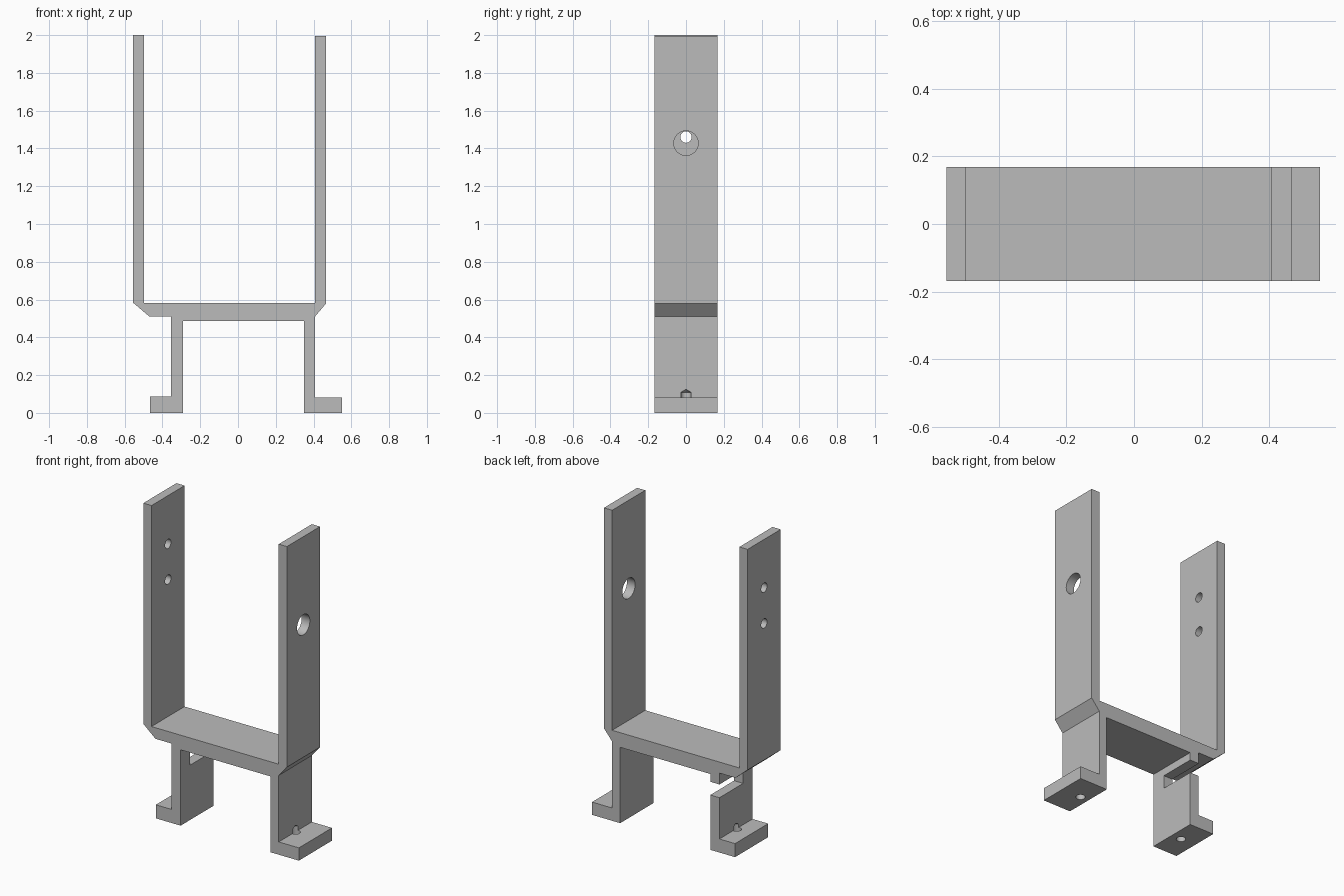
import bpy, bmesh, math
from mathutils import Matrix, Vector

cube = bpy.data.objects.get("Cube")
if cube:
    bpy.data.objects.remove(cube, do_unlink=True)

HALF_DEPTH = 0.168

metal = bpy.data.materials.new("plain grey")
metal.use_nodes = True
grey = (0.5, 0.5, 0.5, 1)
metal.diffuse_color = grey
metal.node_tree.nodes["Principled BSDF"].inputs["Base Color"].default_value = grey


def make_object(name, bm):
    bmesh.ops.recalc_face_normals(bm, faces=bm.faces)
    mesh = bpy.data.meshes.new(name)
    bm.to_mesh(mesh)
    bm.free()
    mesh.materials.append(metal)
    obj = bpy.data.objects.new(name, mesh)
    bpy.context.collection.objects.link(obj)
    return obj


def extrude_profile(name, points):
    """Extrude an x-z outline through the full depth."""
    bm = bmesh.new()
    face = bm.faces.new([bm.verts.new((x, -HALF_DEPTH, z)) for x, z in points])
    new = bmesh.ops.extrude_face_region(bm, geom=[face])["geom"]
    verts = [v for v in new if isinstance(v, bmesh.types.BMVert)]
    bmesh.ops.translate(bm, verts=verts, vec=(0, 2 * HALF_DEPTH, 0))
    return make_object(name, bm)


def box(name, low, high):
    low, high = Vector(low), Vector(high)
    bm = bmesh.new()
    matrix = Matrix.Translation((low + high) / 2) @ Matrix.Diagonal((*(high - low), 1))
    bmesh.ops.create_cube(bm, size=1, matrix=matrix)
    return make_object(name, bm)


def drill(name, centre, radius, length, along_x=False, tip=0):
    """Drill-shaped cutter, with an optional pointed tip."""
    bm = bmesh.new()
    bmesh.ops.create_cone(bm, cap_ends=True, segments=32, radius1=radius,
                          radius2=radius, depth=length)
    if tip:
        cap = [f for f in bm.faces if f.normal.z > 0.9]
        apex = bmesh.ops.poke(bm, faces=cap)["verts"]
        bmesh.ops.translate(bm, verts=apex, vec=(0, 0, tip))
    turn = Matrix.Rotation(math.pi / 2, 4, 'Y') if along_x else Matrix()
    bm.transform(Matrix.Translation(centre) @ turn)
    return make_object(name, bm)


# One bent bar: two arms, a bridge plate, two legs and two feet
bracket = extrude_profile("bracket", [
    (-0.555, 2.0), (-0.555, 0.583), (-0.469, 0.51), (-0.355, 0.51),
    (-0.355, 0.087), (-0.466, 0.087), (-0.466, 0), (-0.29, 0),
    (-0.29, 0.487), (0.35, 0.487), (0.35, 0), (0.55, 0),
    (0.55, 0.082), (0.407, 0.082), (0.407, 0.509), (0.465, 0.578),
    (0.465, 1.994), (0.407, 1.994), (0.407, 0.581), (-0.497, 0.581),
    (-0.497, 2.0)])

# Arm holes, blind foot holes that nick the legs, and the open leg slot
cutters = [
    drill("large_arm_hole", (0.436, 0, 1.428), 0.065, 0.2, along_x=True),
    drill("lower_arm_hole", (-0.526, 0, 1.46), 0.03, 0.2, along_x=True),
    drill("upper_arm_hole", (-0.526, 0, 1.69), 0.03, 0.2, along_x=True),
    drill("left_foot_hole", (0.41, 0, 0.008), 0.028, 0.2, tip=0.018),
    drill("right_foot_hole", (-0.36, 0, 0.008), 0.028, 0.2, tip=0.018),
    box("leg_slot", (-0.4, -0.073, 0.352), (-0.25, 0.3, 0.437)),
]
bpy.context.view_layer.objects.active = bracket
for cutter in cutters:
    cutter.hide_render = True
    mod = bracket.modifiers.new(cutter.name, 'BOOLEAN')
    mod.operation = 'DIFFERENCE'
    mod.solver = 'EXACT'
    mod.object = cutter
    bpy.ops.object.modifier_apply(modifier=mod.name)
    bpy.data.objects.remove(cutter, do_unlink=True)

# Smooth hole walls, crisp bends
bpy.ops.object.select_all(action='DESELECT')
bracket.select_set(True)
bpy.ops.object.shade_smooth_by_angle(angle=math.radians(30))
